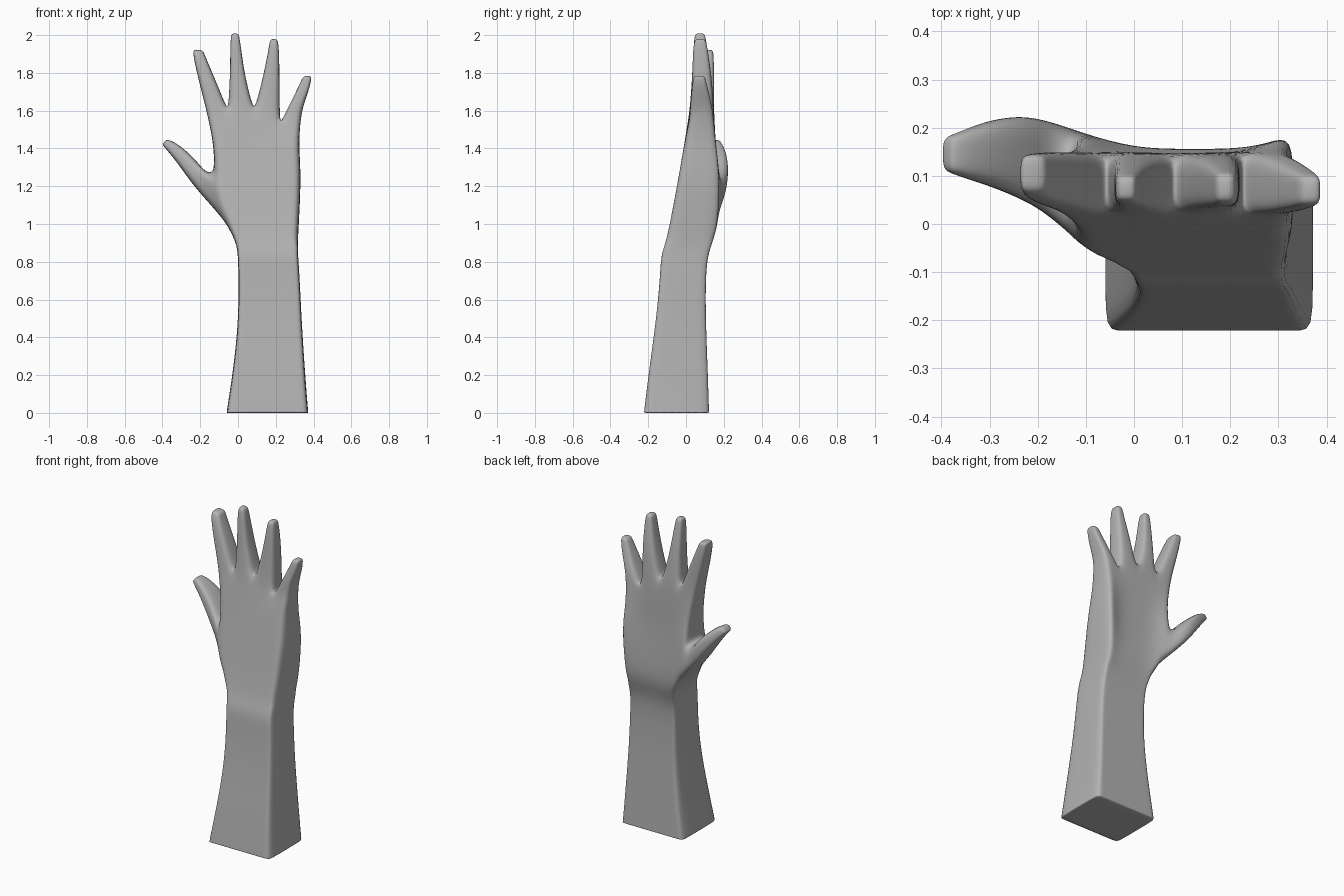
import bpy, bmesh

if "Cube" in bpy.data.objects:
    bpy.data.objects.remove(bpy.data.objects["Cube"])

# Cross-sections of forearm and palm: z, left x, right x, front y, back y, palm hollow
ROWS = [
    (0.00, -0.060, 0.372, -0.222, 0.122, 0),
    (0.03, -0.056, 0.369, -0.219, 0.121, 0),
    (0.25, -0.022, 0.352, -0.192, 0.114, 0),
    (0.50, 0.003, 0.336, -0.157, 0.104, 0),
    (0.72, 0.003, 0.326, -0.137, 0.104, 0),
    (0.83, 0.000, 0.318, -0.133, 0.115, 0),
    (0.90, -0.008, 0.316, -0.108, 0.140, 0.005),
    (1.00, -0.060, 0.322, -0.085, 0.178, 0.015),
    (1.27, -0.125, 0.335, -0.035, 0.192, 0.045),
    (1.42, -0.127, 0.320, -0.010, 0.163, 0.015),
]
SPLIT = [0, 0.22, 0.5, 0.77, 1]
# Finger roots: x, z
ROOTS = [(-0.167, 1.60), (-0.053, 1.60), (0.085, 1.60), (0.222, 1.53), (0.333, 1.57)]
# Finger rings: left x, left z, right x, right z, front y, back y
FINGERS = [
    [(-0.208, 1.76, -0.110, 1.74, 0.035, 0.150), (-0.238, 1.89, -0.170, 1.88, 0.052, 0.147),
     (-0.236, 1.925, -0.185, 1.92, 0.07, 0.143)],
    [(-0.042, 1.78, 0.036, 1.78, 0.032, 0.135), (-0.041, 1.95, 0.014, 1.95, 0.040, 0.110),
     (-0.036, 2.01, 0.004, 2.01, 0.048, 0.10)],
    [(0.129, 1.76, 0.220, 1.76, 0.032, 0.140), (0.161, 1.92, 0.218, 1.92, 0.037, 0.115),
     (0.170, 1.98, 0.210, 1.98, 0.045, 0.105)],
    [(0.262, 1.61, 0.350, 1.64, 0.022, 0.138), (0.322, 1.73, 0.383, 1.73, 0.033, 0.112),
     (0.346, 1.785, 0.390, 1.785, 0.04, 0.10)],
]
# Thumb rings: lower x, lower z, upper x, upper z, front y, back y
THUMB = [
    (-0.135, 1.09, -0.172, 1.275, 0.000, 0.208),
    (-0.235, 1.20, -0.215, 1.330, 0.048, 0.228),
    (-0.315, 1.315, -0.280, 1.395, 0.078, 0.218),
    (-0.375, 1.39, -0.345, 1.44, 0.098, 0.192),
    (-0.402, 1.42, -0.380, 1.448, 0.110, 0.180),
]

bm = bmesh.new()
crease = bm.edges.layers.float.new("crease_edge")


def sharpen(a, b, value):
    edge = bm.edges.get((a, b))
    if edge:
        edge[crease] = value


def tube(ring, sections, value):
    """Continue a four-sided opening through the sections and cap the end."""
    for xa, za, xb, zb, yf, yb in sections:
        new = [bm.verts.new(p) for p in
               ((xa, yf, za), (xb, yf, zb), (xb, yb, zb), (xa, yb, za))]
        for i in range(4):
            j = (i + 1) % 4
            bm.faces.new((ring[i], ring[j], new[j], new[i]))
        for a, b in zip(ring, new):
            sharpen(a, b, value)
        ring = new
    bm.faces.new(ring)
    for i in range(4):
        sharpen(ring[i], ring[(i + 1) % 4], 0.28)


# Forearm and palm grid, front and back
front, back = [], []
for z, xl, xr, yf, yb, hollow in ROWS:
    xs = [xl + (xr - xl) * s for s in SPLIT]
    front.append([bm.verts.new((x, yf, z)) for x in xs])
    back.append([bm.verts.new((x, yb - hollow * (0 < i < 4), z)) for i, x in enumerate(xs)])
front.append([bm.verts.new((x, 0.02, z)) for x, z in ROOTS])
back.append([bm.verts.new((x, 0.148, z)) for x, z in ROOTS])

thumb_row = 7
for r in range(len(front) - 1):
    for c in range(4):
        bm.faces.new((front[r][c], front[r][c + 1], front[r + 1][c + 1], front[r + 1][c]))
        bm.faces.new((back[r][c + 1], back[r][c], back[r + 1][c], back[r + 1][c + 1]))
    bm.faces.new((front[r][4], back[r][4], back[r + 1][4], front[r + 1][4]))
    if r != thumb_row:
        bm.faces.new((back[r][0], front[r][0], front[r + 1][0], back[r + 1][0]))
    # Long corner edges stay firm
    for side in (front, back):
        for c in (0, 4):
            sharpen(side[r][c], side[r + 1][c], 0.42 if r < 6 else 0.33)

# Flat underside with a firm rim
for c in range(4):
    bm.faces.new((back[0][c], back[0][c + 1], front[0][c + 1], front[0][c]))
    sharpen(front[0][c], front[0][c + 1], 0.6)
    sharpen(back[0][c], back[0][c + 1], 0.6)
for c in (0, 4):
    sharpen(front[0][c], back[0][c], 0.6)

# Fingers and thumb
for c, sections in enumerate(FINGERS):
    tube([front[-1][c], front[-1][c + 1], back[-1][c + 1], back[-1][c]], sections, 0.3)
for c in (1, 2, 3):
    sharpen(front[-1][c], back[-1][c], 0.35)
t = thumb_row
tube([front[t][0], front[t + 1][0], back[t + 1][0], back[t][0]], THUMB, 0.28)

bmesh.ops.recalc_face_normals(bm, faces=bm.faces)
mesh = bpy.data.meshes.new("hand_and_forearm")
bm.to_mesh(mesh)
bm.free()

hand = bpy.data.objects.new("hand_and_forearm", mesh)
bpy.context.collection.objects.link(hand)
grey = bpy.data.materials.new("plain_grey")
grey.diffuse_color = (0.45, 0.45, 0.45, 1)
grey.use_nodes = True
grey.node_tree.nodes["Principled BSDF"].inputs["Base Color"].default_value = grey.diffuse_color
mesh.materials.append(grey)
for poly in mesh.polygons:
    poly.use_smooth = True
sub = hand.modifiers.new("smooth_skin", 'SUBSURF')
sub.levels = sub.render_levels = 3
